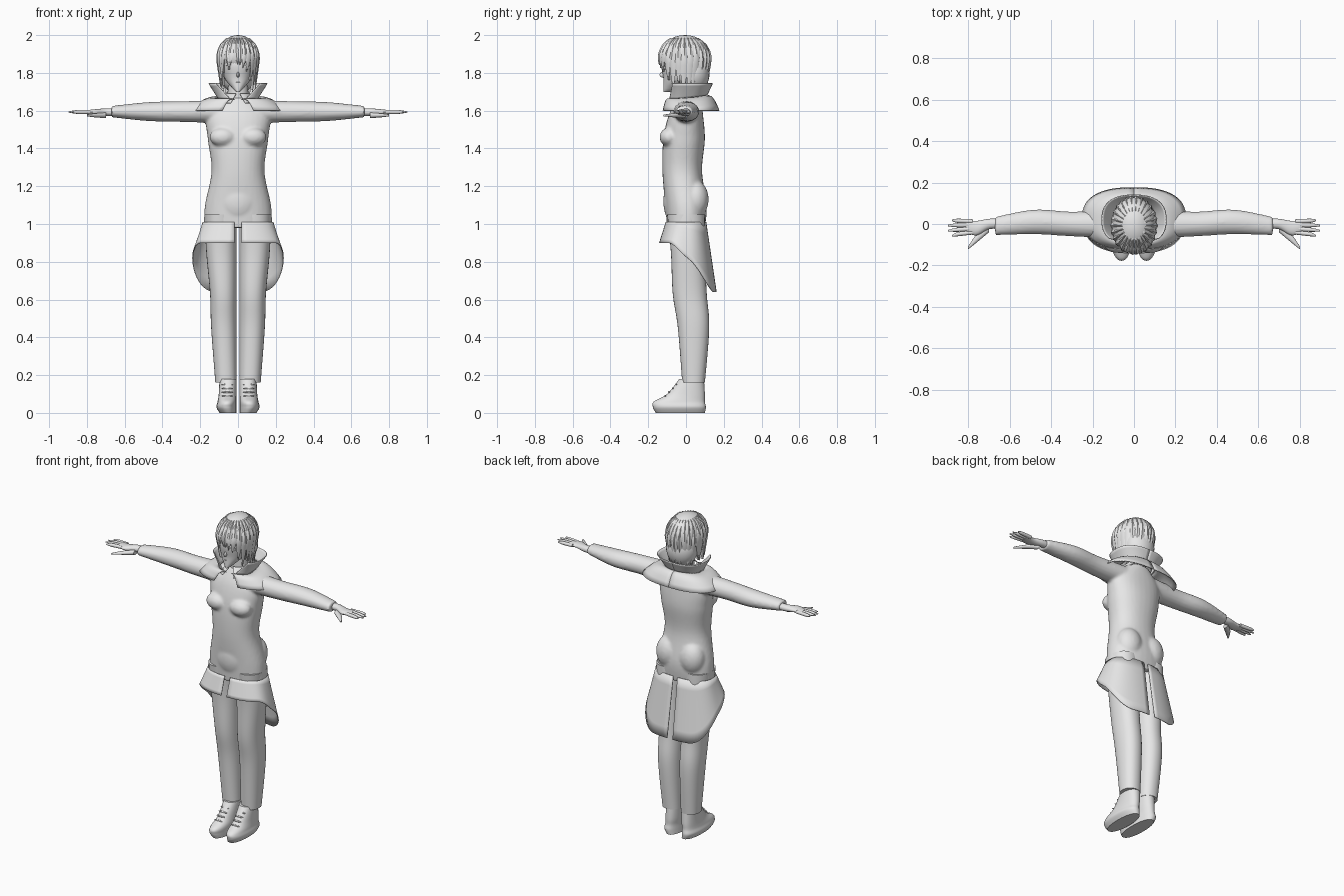
import bpy, bmesh, math, random
from mathutils import Vector

random.seed(4)
cube = bpy.data.objects.get("Cube")
if cube:
    bpy.data.objects.remove(cube)

GREY = (0.8, 0.8, 0.8, 1)
material = bpy.data.materials.new("light grey")
material.use_nodes = True
material.diffuse_color = GREY
material.node_tree.nodes["Principled BSDF"].inputs["Base Color"].default_value = GREY


def select(*objects):
    bpy.ops.object.select_all(action="DESELECT")
    for item in objects:
        item.select_set(True)
    bpy.context.view_layer.objects.active = objects[0]


def finish(name, bm, mirror):
    """Optionally copy the part to the other side, then make a smooth object of it."""
    if mirror:
        copied = bmesh.ops.duplicate(bm, geom=bm.verts[:] + bm.edges[:] + bm.faces[:])
        for element in copied["geom"]:
            if isinstance(element, bmesh.types.BMVert):
                element.co.x *= -1
    bmesh.ops.recalc_face_normals(bm, faces=bm.faces)
    mesh = bpy.data.meshes.new(name)
    bm.to_mesh(mesh)
    bm.free()
    mesh.materials.append(material)
    part = bpy.data.objects.new(name, mesh)
    bpy.context.collection.objects.link(part)
    select(part)
    bpy.ops.object.shade_smooth_by_angle(angle=math.radians(50))
    return part


def spline(rows, steps):
    """Catmull-Rom samples through rows of equal length."""
    last = len(rows) - 1
    for i in range(steps + 1):
        place = i / steps * last
        k = min(int(place), last - 1)
        t = place - k
        before, after = rows[max(0, k - 1)], rows[min(last, k + 2)]
        yield [b + t / 2 * (c - a + t * (2 * a - 5 * b + 4 * c - d + t * (3 * b - a - 3 * c + d)))
               for a, b, c, d in zip(before, rows[k], rows[k + 1], after)]


def skin(bm, rings):
    """Join closed rings of vertices into a capped tube."""
    for ring, following in zip(rings, rings[1:]):
        for i in range(len(ring)):
            bm.faces.new((ring[i - 1], ring[i], following[i], following[i - 1]))
    bm.faces.new(rings[0])
    bm.faces.new(rings[-1])


def section(angle, power):
    """Unit direction on a slightly squared circle, zero pointing to the front."""
    return [math.copysign(abs(w) ** power, w) for w in (math.sin(angle), -math.cos(angle))]


def upright(name, rows, mirror=False):
    """Rows: height, half width, half depth, depth centre. Pairs keep a thin gap between them."""
    bm = bmesh.new()
    rings = []
    for z, width, depth, centre in spline(rows, 32):
        side = width + 0.008 if mirror else 0
        spread = [section(math.tau * i / 32, 0.9) for i in range(32)]
        rings.append([bm.verts.new((side + width * s, centre + depth * c, z)) for s, c in spread])
    skin(bm, rings)
    return finish(name, bm, mirror)


def sideways(name, level, rows):
    """Rows: distance out, half height, half depth, depth centre."""
    bm = bmesh.new()
    rings = []
    for x, height, depth, centre in spline(rows, 16):
        spread = [section(math.tau * i / 16, 1) for i in range(16)]
        rings.append([bm.verts.new((x, centre + depth * c, level + height * s)) for s, c in spread])
    skin(bm, rings)
    return finish(name, bm, True)


def blob(name, centre, size, mirror=True):
    bm = bmesh.new()
    bmesh.ops.create_uvsphere(bm, u_segments=24, v_segments=16, radius=1)
    for vert in bm.verts:
        vert.co = Vector(centre) + vert.co * Vector(size)
    return finish(name, bm, mirror)


def arc(width, depth, centre, z, start, end=math.pi, rise=0):
    """Half loop from front to back, climbing by rise along the side."""
    points = []
    for i in range(33):
        angle = start + (end - start) * i / 32
        s, c = section(angle, 0.8)
        t = max(0, min(1, angle / 1.8 - 0.5))
        points.append(Vector((width * s, centre + depth * c, z + rise * t * t * (3 - 2 * t))))
    return points


def cloth(name, upper, lower, puff=0):
    """Thin mirrored sheet between two arcs."""
    bm = bmesh.new()
    steps = [j / 6 for j in range(7)]
    lift = Vector((0, 0, puff))
    grid = [[bm.verts.new(a.lerp(b, t) + lift * math.sin(math.pi * t)) for t in steps]
            for a, b in zip(upper, lower)]
    for line, following in zip(grid, grid[1:]):
        for j in range(len(steps) - 1):
            bm.faces.new((line[j], following[j], following[j + 1], line[j + 1]))
    part = finish(name, bm, True)
    modifier = part.modifiers.new("thickness", "SOLIDIFY")
    modifier.thickness = 0.005
    modifier.offset = 0


# Coat body, chest, seat, belly and sleeves, fused into one soft surface
coat = upright("coat_body", [
    (0.98, 0.18, 0.1, 0), (1.1, 0.175, 0.11, 0), (1.28, 0.14, 0.105, -0.02),
    (1.45, 0.16, 0.11, -0.01), (1.58, 0.165, 0.09, 0), (1.67, 0.07, 0.06, 0.02)])
chest = blob("chest", (0.08, -0.09, 1.46), (0.07, 0.05, 0.05))
seat = blob("seat", (0.08, 0.05, 1.13), (0.08, 0.07, 0.1))
belly = blob("belly", (0, -0.08, 1.12), (0.09, 0.04, 0.1), mirror=False)
sleeves = sideways("sleeves", 1.595, [
    (0.1, 0.06, 0.07, 0), (0.3, 0.055, 0.06, 0), (0.48, 0.05, 0.06, 0.01), (0.67, 0.03, 0.045, -0.01)])
select(coat, chest, seat, belly, sleeves)
bpy.ops.object.join()
fuse = coat.modifiers.new("fuse", "REMESH")
fuse.mode = "VOXEL"
fuse.voxel_size = 0.009
fuse.use_smooth_shade = True
soften = coat.modifiers.new("soften", "SMOOTH")
soften.iterations = 4

# Coat skirt, short in front and long behind, split down the middle
cloth("coat_skirt", arc(0.185, 0.105, 0, 1.01, start=0.06, end=3.1),
      arc(0.24, 0.15, 0.01, 0.9, start=0.04, end=3.1, rise=-0.26))

# Trousers and shoes
upright("trousers", [
    (0.16, 0.056, 0.06, 0.04), (0.45, 0.067, 0.083, 0.04), (0.63, 0.07, 0.09, 0.02),
    (0.85, 0.08, 0.09, 0.01), (1.05, 0.085, 0.1, 0)], mirror=True)
upright("shoes", [
    (0, 0.045, 0.13, -0.03), (0.03, 0.053, 0.14, -0.035), (0.06, 0.05, 0.135, -0.035),
    (0.1, 0.047, 0.1, 0), (0.18, 0.045, 0.065, 0.03)], mirror=True)
for i in range(4):
    blob("lace", (0.057, i / 50 - 0.11, i / 50 + 0.09), (0.03, 0.005, 0.005))

# Hands
sideways("palms", 1.592, [
    (0.64, 0.02, 0.025, 0), (0.7, 0.02, 0.025, 0), (0.76, 0.015, 0.035, -0.02), (0.81, 0.01, 0.03, -0.01)])
for i in range(4):
    root = 0.013 - i * 0.018
    tip = 0.9 - 0.01 * (i - 1.5) ** 2
    sideways("finger", 1.593, [
        (0.78, 0.01, 0.01, root), (0.85, 0.01, 0.01, root * 1.2), (tip, 0.003, 0.004, root * 1.4)])
sideways("thumbs", 1.575, [(0.7, 0.015, 0.02, -0.02), (0.76, 0.01, 0.02, -0.07), (0.8, 0.005, 0.007, -0.115)])

# Shoulder cape, standing collar and shirt collar
cloth("shoulder_cape", arc(0.11, 0.1, 0.01, 1.66, start=0.1, rise=0.02),
      arc(0.25, 0.15, 0.025, 1.6, start=0.25), puff=0.025)
cloth("standing_collar", arc(0.155, 0.12, 0.02, 1.745, start=0.8),
      arc(0.105, 0.1, 0.01, 1.66, start=0.3, rise=0.02))
cloth("shirt_collar", arc(0.06, 0.07, 0.01, 1.69, start=0.1),
      arc(0.08, 0.11, 0, 1.64, start=0.4, rise=0.02))

# Neck, head and face
upright("neck", [(1.6, 0.06, 0.06, 0.02), (1.78, 0.05, 0.05, 0.01)])
upright("head", [
    (1.7, 0.01, 0.02, -0.1), (1.72, 0.03, 0.04, -0.08), (1.77, 0.07, 0.09, -0.03),
    (1.85, 0.09, 0.12, -0.01), (1.93, 0.08, 0.1, 0)])
blob("ears", (0.09, 0, 1.81), (0.01, 0.02, 0.03))
blob("eyes", (0.038, -0.11, 1.826), (0.02, 0.01, 0.01))
blob("eyelids", (0.038, -0.115, 1.838), (0.025, 0.01, 0.003))
blob("eyebrows", (0.038, -0.115, 1.855), (0.025, 0.01, 0.003))
blob("nose", (0, -0.12, 1.79), (0.008, 0.02, 0.015), mirror=False)
blob("mouth", (0, -0.11, 1.75), (0.02, 0.01, 0.002), mirror=False)

# Hair: crown, back mass and pointed locks
blob("hair_crown", (0, -0.005, 1.89), (0.107, 0.135, 0.11), mirror=False)
blob("hair_back", (0, 0.04, 1.8), (0.095, 0.085, 0.11), mirror=False)


def hair_point(angle, z, lift):
    above = z - 1.87
    scale = math.sqrt(1 - (above / 0.13) ** 2) if above > 0 else 1 + above
    return ((0.108 * scale + lift) * math.sin(angle),
            -0.008 - (0.137 * scale + lift) * math.cos(angle), z)


def lock(angle, tip, width, sway):
    """Ridged strand that hugs the head and tapers to a point."""
    bm = bmesh.new()
    rings = []
    for i in range(9):
        t = i / 8
        z = 1.985 + (tip - 1.985) * t
        half = width * min(1, 0.4 + t) * (1 - t ** 3) + 0.004
        aim = angle + sway * t * t
        corners = ((-half, 0), (0, 0.012 - 0.01 * t), (half, 0), (0, -0.015))
        rings.append([bm.verts.new(hair_point(aim + turn, z, lift)) for turn, lift in corners])
    skin(bm, rings)
    finish("hair_lock", bm, mirror=False)


LOCKS = 26
for i in range(LOCKS):
    turn = (i + 0.5) / LOCKS * 2 - 1
    # The fringe is short, the sides and back hang to the collar
    length_rule = 1.82 if abs(turn) < 0.2 else 1.79 if abs(turn) < 0.32 else 1.71
    lock(turn * math.pi, length_rule + random.uniform(-0.03, 0.03),
         random.uniform(0.15, 0.2), random.uniform(-0.15, 0.15))
